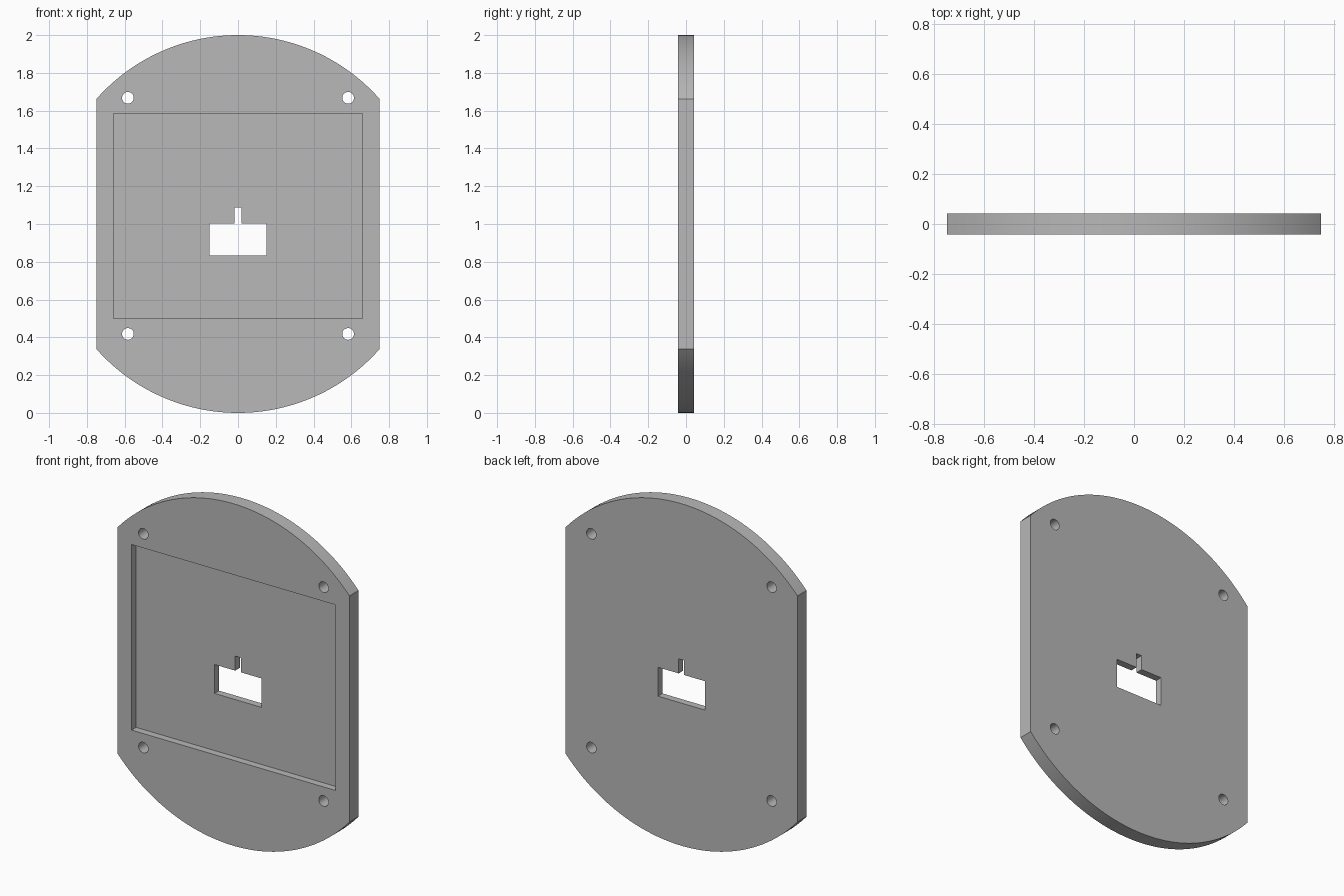
import bpy
import bmesh
from math import sin, cos, pi, acos, radians

HALF_W = 0.75      # half width between the flat sides
HALF_T = 0.042     # half thickness

if "Cube" in bpy.data.objects:
    bpy.data.objects.remove(bpy.data.objects["Cube"], do_unlink=True)

grey = bpy.data.materials.new("plain grey")
grey.use_nodes = True
colour = (0.48, 0.48, 0.48, 1)
grey.diffuse_color = colour
grey.node_tree.nodes["Principled BSDF"].inputs["Base Color"].default_value = colour


def prism(name, profile, y0, y1):
    """Extrude an (x, z) outline from y0 to y1."""
    bm = bmesh.new()
    face = bm.faces.new([bm.verts.new((x, y0, z)) for x, z in profile])
    new = bmesh.ops.extrude_face_region(bm, geom=[face])["geom"]
    verts = [v for v in new if isinstance(v, bmesh.types.BMVert)]
    bmesh.ops.translate(bm, verts=verts, vec=(0, y1 - y0, 0))
    bmesh.ops.recalc_face_normals(bm, faces=bm.faces)
    mesh = bpy.data.meshes.new(name)
    bm.to_mesh(mesh)
    bm.free()
    mesh.materials.append(grey)
    obj = bpy.data.objects.new(name, mesh)
    bpy.context.collection.objects.link(obj)
    return obj


def arc(cx, cz, r, a0, a1, steps):
    angles = [a0 + (a1 - a0) * i / steps for i in range(steps + 1)]
    return [(cx + r * cos(a), cz + r * sin(a)) for a in angles]


def cut(target, cutter):
    """Subtract the cutter, then remove it."""
    cutter.hide_render = True
    mod = target.modifiers.new("cut", "BOOLEAN")
    mod.operation = "DIFFERENCE"
    mod.solver = "EXACT"
    mod.object = cutter
    bpy.context.view_layer.objects.active = target
    bpy.ops.object.modifier_apply(modifier=mod.name)
    bpy.data.objects.remove(cutter, do_unlink=True)


# Round plate with two flat sides
a = acos(HALF_W)
outline = arc(0, 1, 1, a, pi - a, 64) + arc(0, 1, 1, pi + a, 2 * pi - a, 64)
plate = prism("mounting_plate", outline, -HALF_T, HALF_T)

# Shallow rectangular recess in the front
pocket = [(-0.659, 0.5), (0.659, 0.5), (0.659, 1.585), (-0.659, 1.585)]
cut(plate, prism("recess_cutter", pocket, -0.2, 0))

# Central window with a narrow notch above it
right = [(0.152, 0.834), (0.152, 1.003), (0.018, 1.003), (0.018, 1.088)]
window = right + [(-x, z) for x, z in reversed(right)]
cut(plate, prism("window_cutter", window, -0.2, 0.2))

# Four screw holes
for x in (-0.583, 0.583):
    for z in (0.418, 1.668):
        circle = arc(x, z, 0.031, 0, 2 * pi, 32)[:-1]
        cut(plate, prism("hole_cutter", circle, -0.2, 0.2))

# Smooth rims, sharp corners
bpy.ops.object.select_all(action="DESELECT")
plate.select_set(True)
bpy.context.view_layer.objects.active = plate
bpy.ops.object.shade_smooth_by_angle(angle=radians(30))
